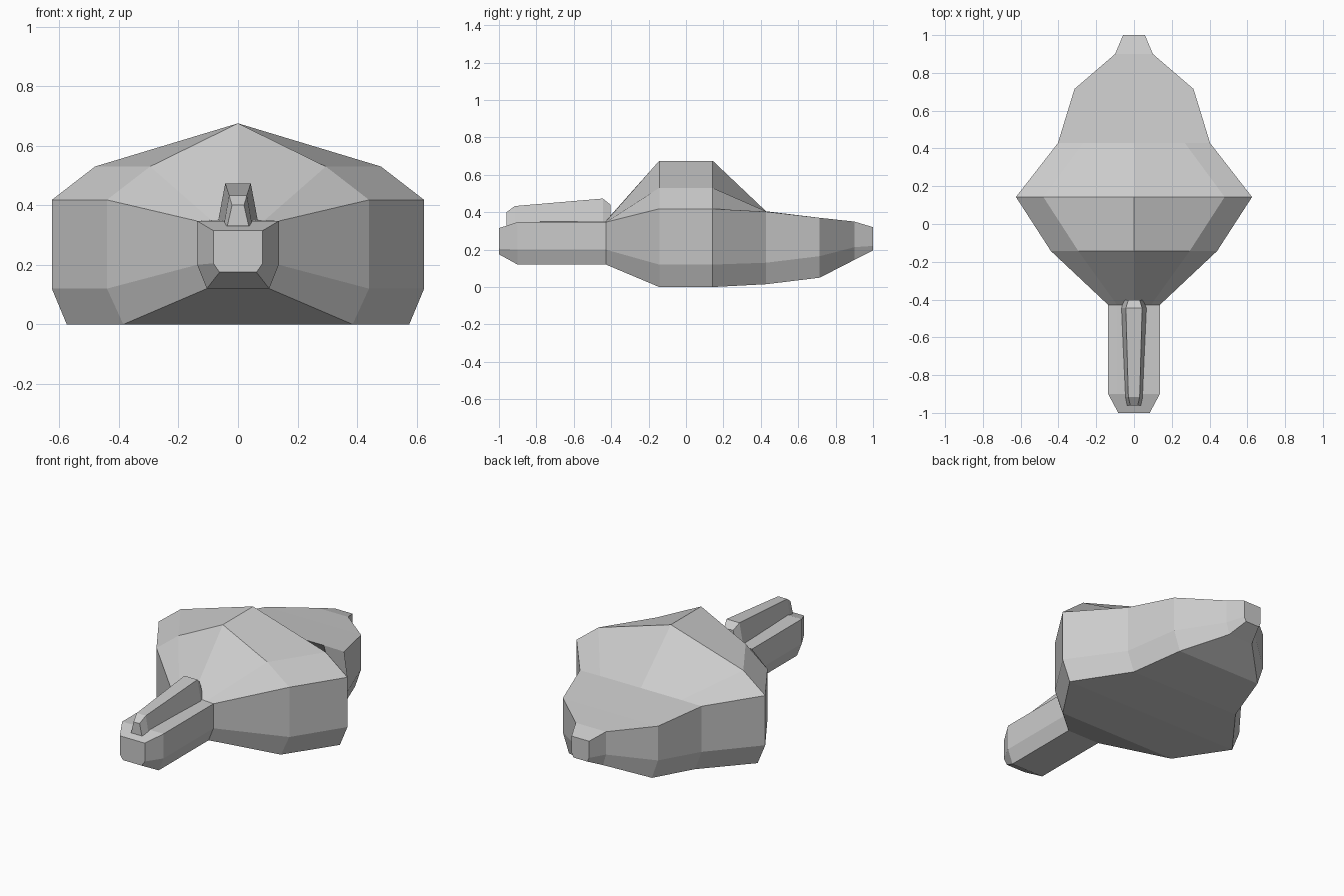
import bpy, bmesh


def loft(name, sections):
    """Bridge mirrored half-profiles (y, [(x, z), ...]) into a closed flat-shaded solid."""
    bm = bmesh.new()
    rings = []
    for y, half in sections:
        left = [(-x, z) for x, z in reversed(half) if x > 0]
        rings.append([bm.verts.new((x, y, z)) for x, z in half + left])
    n = len(rings[0])
    for a, b in zip(rings, rings[1:]):
        for i in range(n):
            j = (i + 1) % n
            bm.faces.new((a[i], a[j], b[j], b[i]))
    bm.faces.new(rings[0])
    bm.faces.new(rings[-1])
    bmesh.ops.recalc_face_normals(bm, faces=bm.faces)
    mesh = bpy.data.meshes.new(name)
    bm.to_mesh(mesh)
    bm.free()
    obj = bpy.data.objects.new(name, mesh)
    bpy.context.collection.objects.link(obj)
    return obj


# Main hull: y, (bottom x, z), (side x, low z, high z), (shoulder x, z), ridge z
hull = [
    (-1.00, 0.062, 0.175, 0.083, 0.205, 0.315, 0.05, 0.315, 0.315),
    (-0.90, 0.105, 0.12, 0.137, 0.20, 0.347, 0.09, 0.347, 0.347),
    (-0.428, 0.105, 0.12, 0.137, 0.20, 0.347, 0.09, 0.35, 0.355),
    (-0.143, 0.385, 0.00, 0.44, 0.12, 0.418, 0.295, 0.53, 0.675),
    (0.143, 0.575, 0.00, 0.625, 0.12, 0.418, 0.48, 0.53, 0.675),
    (0.428, 0.36, 0.015, 0.403, 0.13, 0.403, 0.27, 0.405, 0.405),
    (0.715, 0.275, 0.05, 0.315, 0.165, 0.37, 0.21, 0.37, 0.37),
    (0.90, 0.08, 0.145, 0.10, 0.213, 0.35, 0.065, 0.35, 0.35),
    (1.00, 0.045, 0.195, 0.058, 0.22, 0.32, 0.035, 0.32, 0.32),
]
loft("hull", [(y, [(bx, bz), (sx, lo), (sx, hi), (tx, tz), (0, rz)])
              for y, bx, bz, sx, lo, hi, tx, tz, rz in hull])

# Tapered rail on top of the nose: y, base half width, top half width, top z
rail = [
    (-0.96, 0.036, 0.02, 0.40),
    (-0.915, 0.048, 0.03, 0.433),
    (-0.445, 0.07, 0.043, 0.473),
    (-0.403, 0.058, 0.03, 0.44),
]
loft("nose_rail", [(y, [(b, 0.33), (t, z)]) for y, b, t, z in rail])
